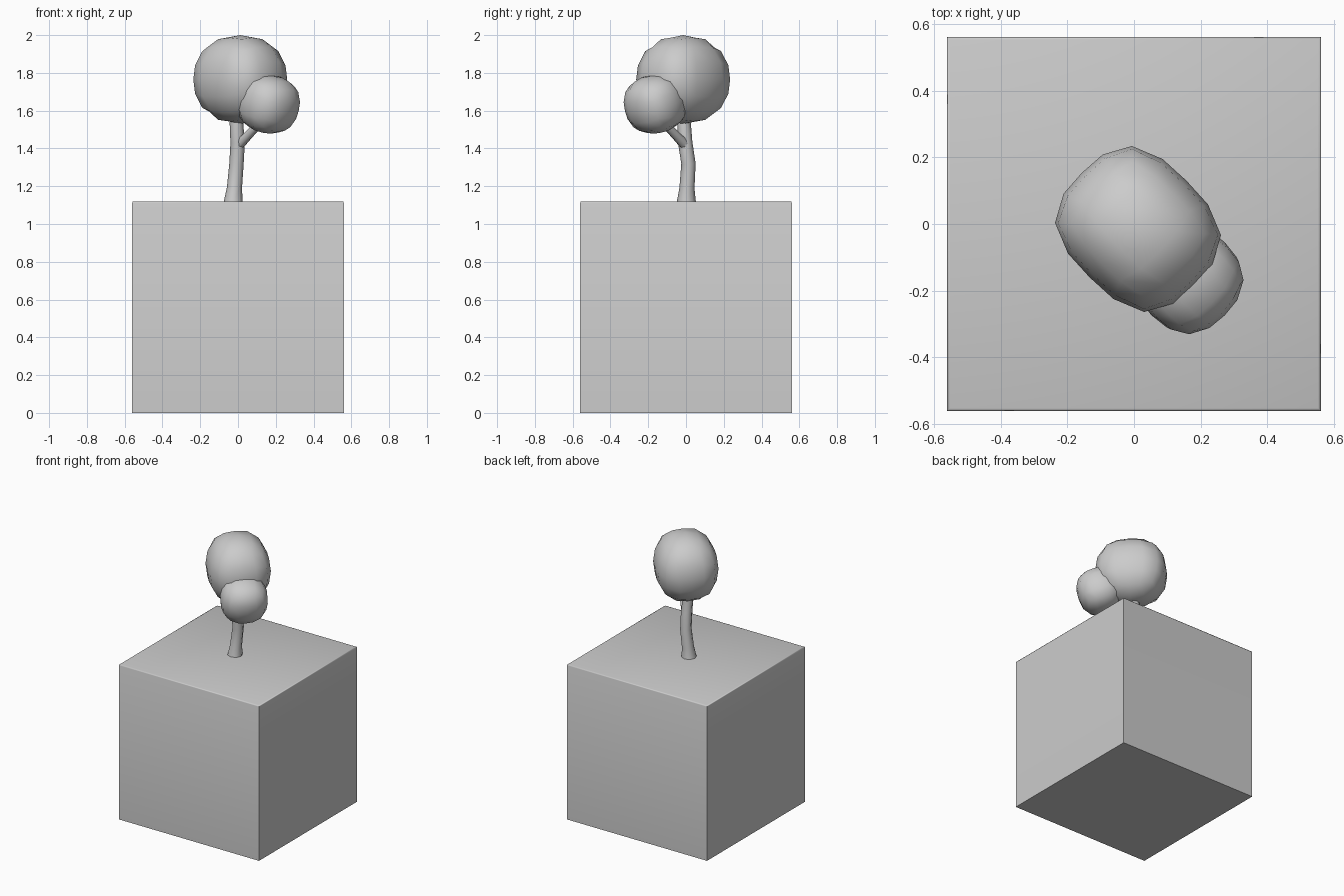
import bpy, bmesh, math
from mathutils import Vector, Euler

if "Cube" in bpy.data.objects:
    bpy.data.objects.remove(bpy.data.objects["Cube"])


def finish(bm, name, angle):
    bmesh.ops.recalc_face_normals(bm, faces=bm.faces)
    me = bpy.data.meshes.new(name)
    bm.to_mesh(me)
    bm.free()
    ob = bpy.data.objects.new(name, me)
    bpy.context.collection.objects.link(ob)
    bpy.ops.object.select_all(action='DESELECT')
    ob.select_set(True)
    bpy.context.view_layer.objects.active = ob
    bpy.ops.object.shade_smooth_by_angle(angle=math.radians(angle))
    return ob


def foliage(name, center, half, rot, ph, pv):
    """Rounded box: a gridded cube pushed onto a soft super-ellipsoid."""
    bm = bmesh.new()
    bmesh.ops.create_cube(bm, size=2)
    bmesh.ops.subdivide_edges(bm, edges=bm.edges[:], cuts=3, use_grid_fill=True)
    R = Euler([math.radians(a) for a in rot]).to_matrix()
    for v in bm.verts:
        d = Vector([math.tan(c * math.pi / 4) for c in v.co])
        h = (abs(d.x) ** ph + abs(d.y) ** ph) ** (1 / ph)
        d /= (h ** pv + abs(d.z) ** pv) ** (1 / pv)
        v.co = R @ Vector([d[i] * half[i] for i in range(3)]) + Vector(center)
    return finish(bm, name, 70)


def limb(name, path, sides):
    """Tapered tube through (x, y, z, radius) points."""
    bm = bmesh.new()
    pts = [Vector(p[:3]) for p in path]
    rings = []
    for i, p in enumerate(path):
        t = pts[min(i + 1, len(pts) - 1)] - pts[max(i - 1, 0)]
        if i == 0 and name == "trunk":
            t = Vector((0, 0, 1))
        q = Vector((0, 0, 1)).rotation_difference(t)
        rings.append([bm.verts.new(pts[i] + q @ Vector((
            p[3] * math.cos(2 * math.pi * k / sides),
            p[3] * math.sin(2 * math.pi * k / sides), 0))) for k in range(sides)])
    for a, b in zip(rings, rings[1:]):
        for k in range(sides):
            j = (k + 1) % sides
            bm.faces.new((a[k], a[j], b[j], b[k]))
    bm.faces.new(rings[0])
    bm.faces.new(rings[-1])
    return finish(bm, name, 65)


# Ground block with softened top rim
bm = bmesh.new()
bmesh.ops.create_cube(bm, size=1.12)
bmesh.ops.translate(bm, verts=bm.verts, vec=(0, 0, 0.56))
top = [e for e in bm.edges if all(v.co.z > 1 for v in e.verts)]
bmesh.ops.bevel(bm, geom=top, offset=0.008, segments=2, profile=0.5, affect='EDGES')
finish(bm, "ground_block", 50)

# Trunk and side branch
limb("trunk", [(-0.025, 0.002, 1.12, 0.05), (-0.019, 0.005, 1.19, 0.040),
               (-0.008, 0.013, 1.32, 0.038), (-0.002, -0.004, 1.43, 0.038),
               (-0.008, -0.010, 1.53, 0.036), (-0.008, -0.010, 1.60, 0.034)], 8)
limb("branch", [(0.0, 0.0, 1.415, 0.030), (0.05, -0.05, 1.465, 0.024),
                (0.13, -0.13, 1.55, 0.022)], 8)

# Leaf masses
foliage("large_foliage", (0.012, -0.015, 1.765), (0.238, 0.205, 0.235),
        (0, 0, -45), 3.0, 2.2)
foliage("small_foliage", (0.162, -0.164, 1.635), (0.15, 0.155, 0.152),
        (0, 18, -45), 2.5, 2.5)
